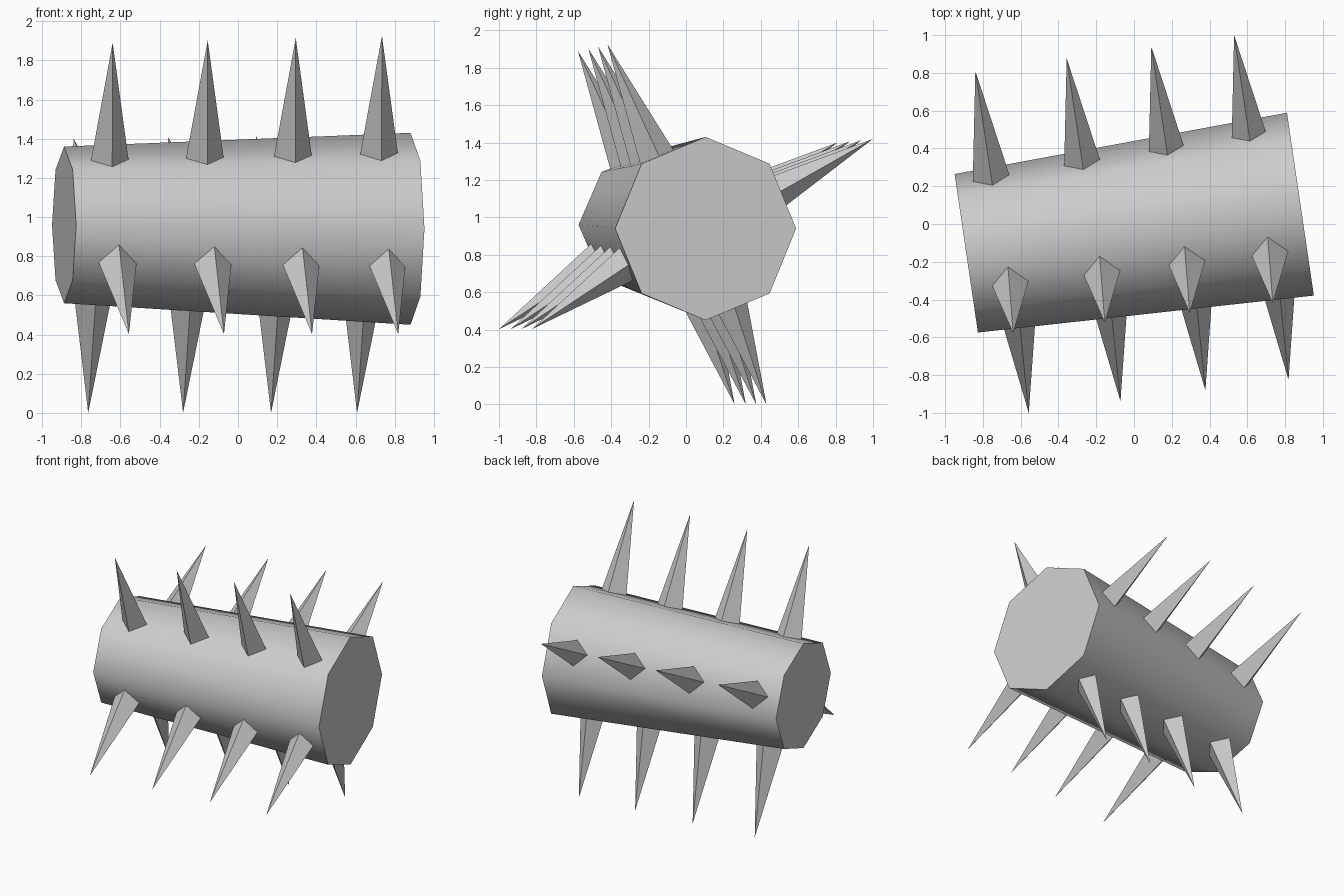
import bpy, bmesh, math
from mathutils import Vector

if "Cube" in bpy.data.objects:
    bpy.data.objects.remove(bpy.data.objects["Cube"])

LEFT = Vector((-0.888, -0.155, 0.96))
RIGHT = Vector((0.881, 0.105, 0.94))
AXIS = (RIGHT - LEFT).normalized()


def finish(name, bm):
    bmesh.ops.recalc_face_normals(bm, faces=bm.faces)
    mesh = bpy.data.meshes.new(name)
    bm.to_mesh(mesh)
    bm.free()
    obj = bpy.data.objects.new(name, mesh)
    bpy.context.collection.objects.link(obj)
    return obj


# Tapered eight-sided roller body
side = Vector((-AXIS.y, AXIS.x, 0)).normalized()
bm = bmesh.new()
rings = []
for center, ry, rz in ((LEFT, 0.424, 0.40), (RIGHT, 0.489, 0.49)):
    rings.append([bm.verts.new(center + side * ry * math.cos(i * math.pi / 4)
                               + Vector((0, 0, rz * math.sin(i * math.pi / 4))))
                  for i in range(8)])
a, b = rings
for i in range(8):
    j = (i + 1) % 8
    bm.faces.new((a[i], a[j], b[j], b[i]))
bm.faces.new(a)
bm.faces.new(b)
body = finish("roller_body", bm)
bpy.context.view_layer.objects.active = body
body.select_set(True)
bpy.ops.object.shade_smooth_by_angle(angle=math.radians(60))
body.select_set(False)


# Four-sided spike, its base sunk into the body
def spike(name, tip, to_surface):
    base = tip + to_surface * 1.2
    d = to_surface.normalized()
    u = (AXIS - d * AXIS.dot(d)).normalized()
    v = d.cross(u)
    r = 0.0975 * 1.2
    bm = bmesh.new()
    top = bm.verts.new(tip)
    ring = [bm.verts.new(base + o * r) for o in (u, v, -u, -v)]
    for i in range(4):
        bm.faces.new((top, ring[i], ring[(i + 1) % 4]))
    bm.faces.new(ring)
    finish(name, bm)


# Rows: first tip, last tip, vector from tip to body surface
ROWS = {
    "top_spike": ((-0.64, -0.578, 1.89), (0.735, -0.42, 1.925), (-0.015, 0.265, -0.605)),
    "front_spike": ((-0.557, -1.0, 0.402), (0.818, -0.825, 0.402), (-0.058, 0.535, 0.365)),
    "bottom_spike": ((-0.765, 0.26, 0.0), (0.608, 0.43, 0.0), (0.025, -0.21, 0.60)),
    "back_spike": ((-0.84, 0.81, 1.40), (0.53, 1.0, 1.42), (0.083, -0.562, -0.31)),
}
for name, (first, last, inward) in ROWS.items():
    for n, t in enumerate((0, 0.353, 0.68, 1)):
        spike(f"{name}_{n + 1}", Vector(first).lerp(Vector(last), t), Vector(inward))
